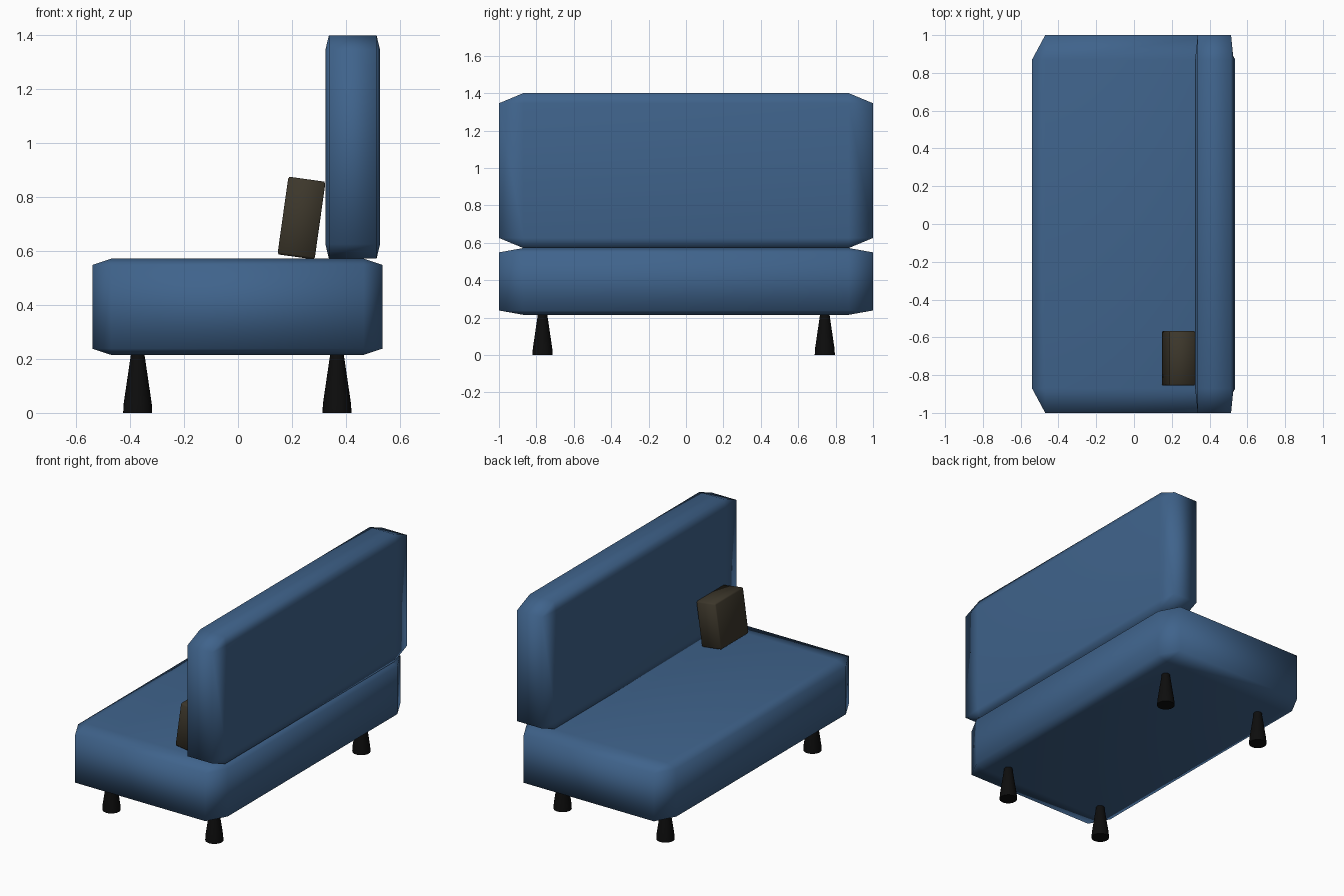
import bpy, bmesh, math

if "Cube" in bpy.data.objects:
    bpy.data.objects.remove(bpy.data.objects["Cube"])


def material(name, rgb):
    m = bpy.data.materials.new(name)
    m.diffuse_color = (*rgb, 1)
    m.use_nodes = True
    m.node_tree.nodes["Principled BSDF"].inputs["Base Color"].default_value = m.diffuse_color
    return m


BLUE = material("blue_fabric", (0.05, 0.125, 0.26))
BROWN = material("brown_fabric", (0.046, 0.038, 0.024))
BLACK = material("black_wood", (0.004, 0.004, 0.004))


def finish(name, bm, mat):
    bmesh.ops.recalc_face_normals(bm, faces=bm.faces[:])
    me = bpy.data.meshes.new(name)
    bm.to_mesh(me)
    bm.free()
    me.materials.append(mat)
    ob = bpy.data.objects.new(name, me)
    bpy.context.collection.objects.link(ob)
    return ob


def cushion(name, lo, hi, mat, chamfer=0.065):
    """Chamfered unit cube stretched to the box lo..hi, smooth shaded."""
    bm = bmesh.new()
    bmesh.ops.create_cube(bm, size=1)
    bmesh.ops.bevel(bm, geom=bm.edges[:], offset=chamfer, segments=1,
                    affect='EDGES')
    bmesh.ops.scale(bm, vec=[b - a for a, b in zip(lo, hi)], verts=bm.verts)
    for f in bm.faces:
        f.smooth = True
    ob = finish(name, bm, mat)
    ob.location = [(a + b) / 2 for a, b in zip(lo, hi)]
    return ob


def leg(name, x, y, sides=24):
    """Tapered round leg with a short straight foot."""
    bm = bmesh.new()
    rings = []
    for r, z in ((0.054, 0), (0.052, 0.035), (0.025, 0.218)):
        rings.append([bm.verts.new((r * math.cos(2 * math.pi * i / sides),
                                    r * math.sin(2 * math.pi * i / sides), z))
                      for i in range(sides)])
    for a, b in zip(rings, rings[1:]):
        for i in range(sides):
            j = (i + 1) % sides
            bm.faces.new((a[i], a[j], b[j], b[i])).smooth = True
    for cap in (rings[0], rings[-1]):
        f = bm.faces.new(cap)
        for e in f.edges:
            e.smooth = False
    ob = finish(name, bm, BLACK)
    ob.location = (x, y, 0)


# Seat and backrest
cushion("seat", (-0.54, -1, 0.215), (0.536, 1, 0.572), BLUE)
cushion("backrest", (0.324, -1, 0.572), (0.527, 1, 1.40), BLUE)

# Small pillow leaning against the backrest
pillow = cushion("pillow", (0.166, -0.856, 0.577), (0.305, -0.566, 0.868),
                 BROWN, 0.03)
pillow.rotation_euler = (0, math.radians(8), 0)

# Four legs
for xn, x in (("front", -0.372), ("back", 0.367)):
    for yn, y in (("right", -0.767), ("left", 0.742)):
        leg(f"{xn}_{yn}_leg", x, y)
